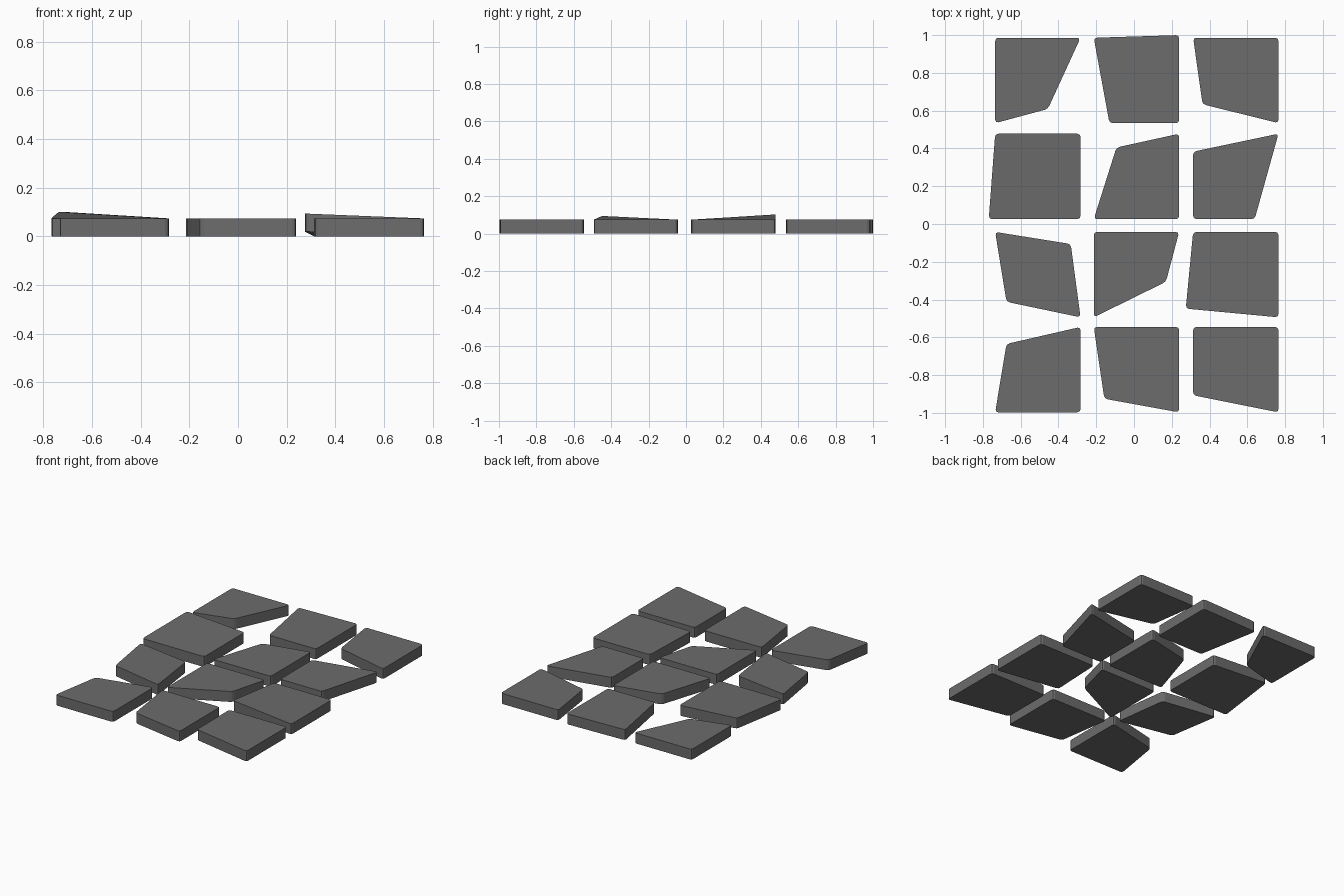
import bpy, bmesh
from mathutils import Vector

if "Cube" in bpy.data.objects:
    bpy.data.objects.remove(bpy.data.objects["Cube"])

# one flat colour
stone = bpy.data.materials.new("dark grey stone")
stone.diffuse_color = (0.15, 0.15, 0.15, 1)
stone.use_nodes = True
stone.node_tree.nodes["Principled BSDF"].inputs["Base Color"].default_value = stone.diffuse_color

SIZE, THICK, ROUND = 0.452, 0.074, 0.017
COLS = (-0.735, -0.213, 0.313)        # left edges of the columns
ROWS = (-0.997, -0.494, 0.026, 0.534)  # front edges of the rows
SQUARE = ((0, 0), (1, 0), (1, 1), (0, 1))

# (row, column): {corner: (dx, dy, dz)}; corners run anticlockwise from front left
SHIFTS = {
    (0, 0): {3: (.06, -.09, 0)},
    (0, 1): {0: (.056, .072, 0)},
    (0, 2): {0: (0, .09, 0)},
    (1, 0): {0: (.06, .082, 0), 2: (-.052, -.064, 0)},
    (1, 1): {1: (-.07, .188, 0)},
    (1, 2): {0: (-.039, .046, .02)},
    (2, 0): {0: (-.034, 0, 0), 3: (0, 0, .028)},
    (2, 1): {3: (.12, -.073, 0)},
    (2, 2): {1: (-.126, 0, 0), 3: (0, -.095, 0)},
    (3, 0): {1: (-.173, .075, 0)},
    (3, 1): {0: (.083, 0, 0), 2: (0, .014, 0)},
    (3, 2): {0: (.05, .1, 0)},
}


def slab(name, corners):
    """Four-sided paving slab with clipped upright edges."""
    bm = bmesh.new()
    low = [bm.verts.new(c) for c in corners]
    high = [bm.verts.new(c + Vector((0, 0, THICK))) for c in corners]
    bm.faces.new(low[::-1])
    bm.faces.new(high)
    for i in range(4):
        j = (i + 1) % 4
        bm.faces.new((low[i], low[j], high[j], high[i]))
    uprights = [bm.edges.get((a, b)) for a, b in zip(low, high)]
    bmesh.ops.bevel(bm, geom=uprights, offset=ROUND, segments=2,
                    profile=0.5, affect='EDGES')
    bmesh.ops.recalc_face_normals(bm, faces=bm.faces)
    mesh = bpy.data.meshes.new(name)
    bm.to_mesh(mesh)
    bm.free()
    mesh.materials.append(stone)
    bpy.context.collection.objects.link(bpy.data.objects.new(name, mesh))


# paving slabs: three columns by four rows, corners broken off or tilted
for (r, c), moved in SHIFTS.items():
    corners = [Vector((COLS[c] + u * SIZE, ROWS[r] + v * SIZE, 0))
               + Vector(moved.get(i, (0, 0, 0)))
               for i, (u, v) in enumerate(SQUARE)]
    slab(f"paving_slab_{r + 1}_{c + 1}", corners)
